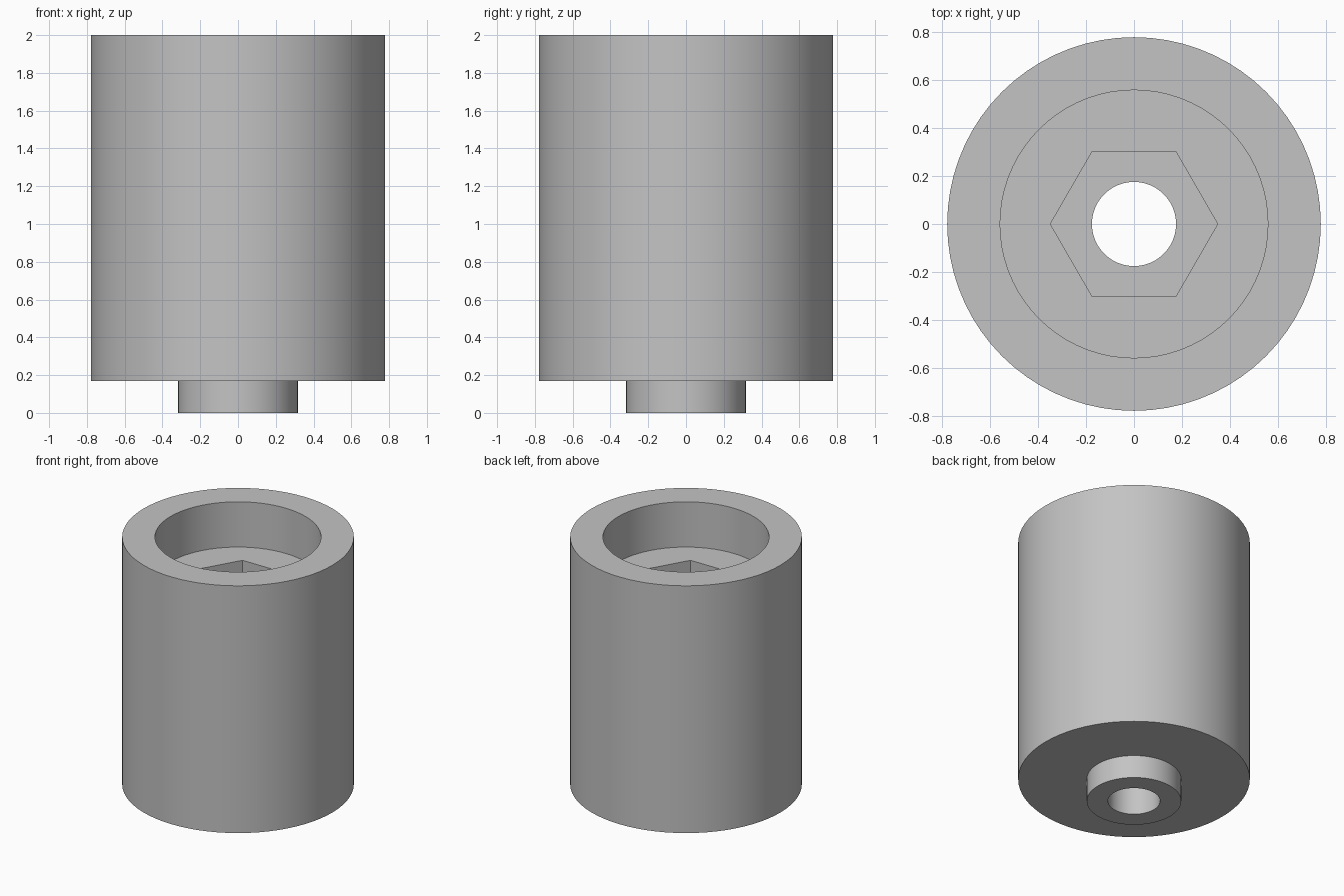
import bpy
import bmesh
from math import cos, sin, pi, radians

cube = bpy.data.objects.get("Cube")
if cube:
    bpy.data.objects.remove(cube, do_unlink=True)

SEGMENTS = 72  # divisible by six, so the hexagon corners fall on vertices

# Plain grey material
grey = bpy.data.materials.new("plain grey")
grey.use_nodes = True
colour = (0.55, 0.55, 0.55, 1)
grey.diffuse_color = colour
grey.node_tree.nodes["Principled BSDF"].inputs["Base Color"].default_value = colour


def ring(bm, radius, z, hexagonal=False):
    """One loop of vertices, round or hexagonal (radius to the corners)."""
    verts = []
    for i in range(SEGMENTS):
        a = 2 * pi * i / SEGMENTS
        r = radius
        if hexagonal:
            r *= cos(pi / 6) / cos(a % (pi / 3) - pi / 6)
        verts.append(bm.verts.new((r * cos(a), r * sin(a), z)))
    return verts


# Section from the foot, up the outside, then down the stepped bore
section = [
    (0.175, 0.0, False), (0.317, 0.0, False),      # spigot end
    (0.317, 0.17, False), (0.777, 0.17, False),    # shoulder
    (0.777, 2.0, False), (0.557, 2.0, False),      # top rim
    (0.557, 1.665, False), (0.348, 1.665, True),   # counterbore floor
    (0.348, 1.33, True), (0.175, 1.33, False),     # hexagonal pocket floor
]

bm = bmesh.new()
rings = [ring(bm, *step) for step in section]
for low, high in zip(rings, rings[1:] + rings[:1]):
    for i in range(SEGMENTS):
        j = (i + 1) % SEGMENTS
        bm.faces.new((low[i], low[j], high[j], high[i]))
bmesh.ops.recalc_face_normals(bm, faces=bm.faces)

mesh = bpy.data.meshes.new("bushing_body")
bm.to_mesh(mesh)
bm.free()
mesh.materials.append(grey)
body = bpy.data.objects.new("bushing_body", mesh)
bpy.context.collection.objects.link(body)

# Smooth round walls, sharp rims and hexagon corners
bpy.ops.object.select_all(action="DESELECT")
body.select_set(True)
bpy.context.view_layer.objects.active = body
bpy.ops.object.shade_smooth_by_angle(angle=radians(30))
